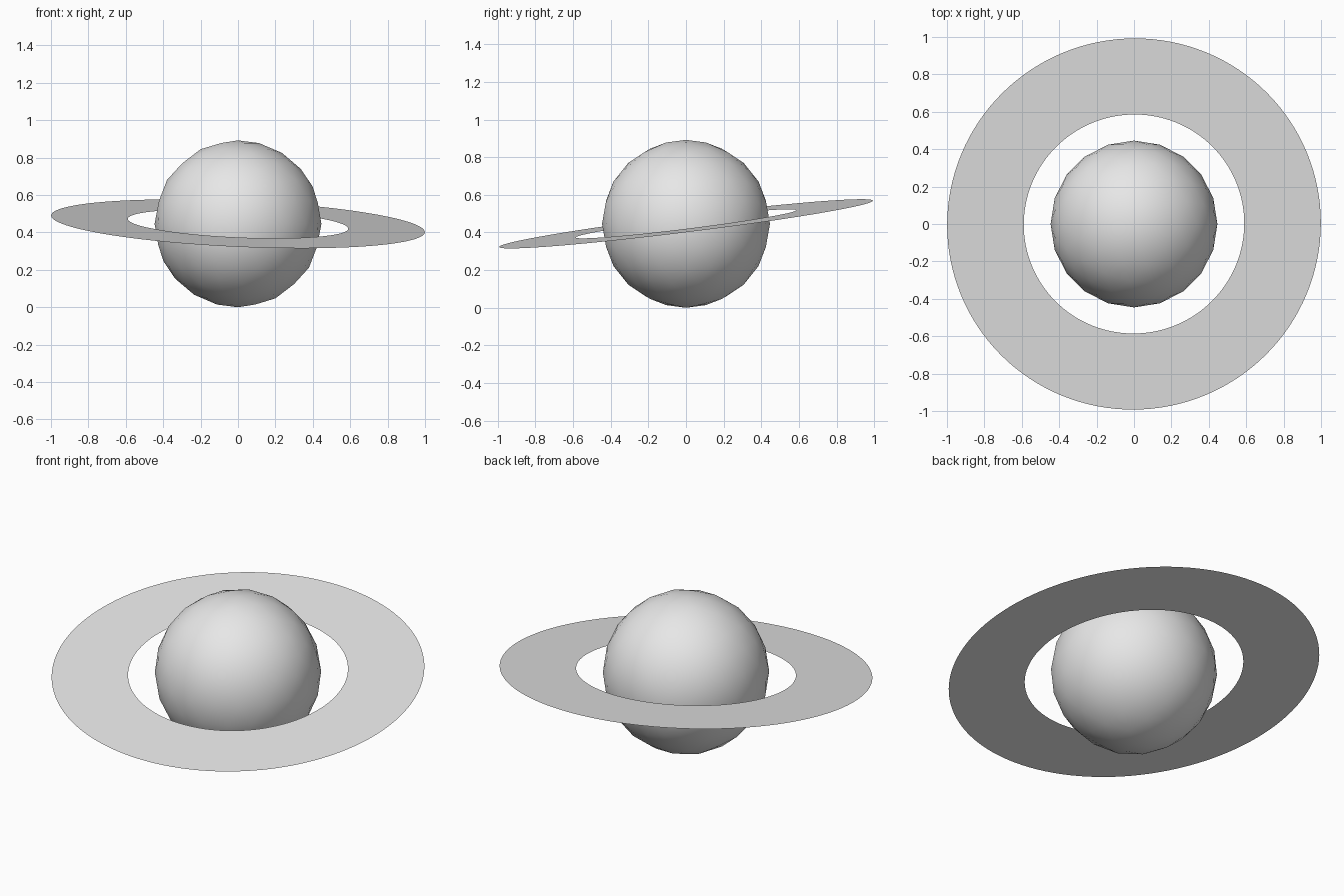
import bpy
import bmesh
import math
from mathutils import Matrix, Vector

default = bpy.data.objects.get("Cube")
if default:
    bpy.data.objects.remove(default, do_unlink=True)

RADIUS = 0.446
SEGMENTS = 128

# One flat colour for the whole model
grey = bpy.data.materials.new("light_grey")
grey.use_nodes = True
colour = (0.8, 0.8, 0.8, 1.0)
grey.diffuse_color = colour
grey.node_tree.nodes["Principled BSDF"].inputs["Base Color"].default_value = colour


def add_object(name, bm, smooth):
    mesh = bpy.data.meshes.new(name)
    for face in bm.faces:
        face.smooth = smooth
    bm.to_mesh(mesh)
    bm.free()
    mesh.materials.append(grey)
    obj = bpy.data.objects.new(name, mesh)
    bpy.context.collection.objects.link(obj)
    return obj


# Planet: a faceted ball with smooth shading
bm = bmesh.new()
bmesh.ops.create_icosphere(bm, subdivisions=3, radius=RADIUS)
planet = add_object("planet", bm, True)
planet.location.z = RADIUS

# Ring: a flat, thin annulus tilted around the planet
bm = bmesh.new()
loops = []
for radius in (0.59, 1.0):
    loops.append([
        bm.verts.new(Matrix.Rotation(math.tau * i / SEGMENTS, 3, "Z") @ Vector((radius, 0, 0)))
        for i in range(SEGMENTS)
    ])
inner, outer = loops
for i in range(SEGMENTS):
    j = (i + 1) % SEGMENTS
    bm.faces.new((inner[i], outer[i], outer[j], inner[j]))
ring = add_object("ring", bm, False)
ring.location.z = RADIUS
normal = Vector((0.045, -0.124, 1))
ring.rotation_mode = "QUATERNION"
ring.rotation_quaternion = Vector((0, 0, 1)).rotation_difference(normal)
